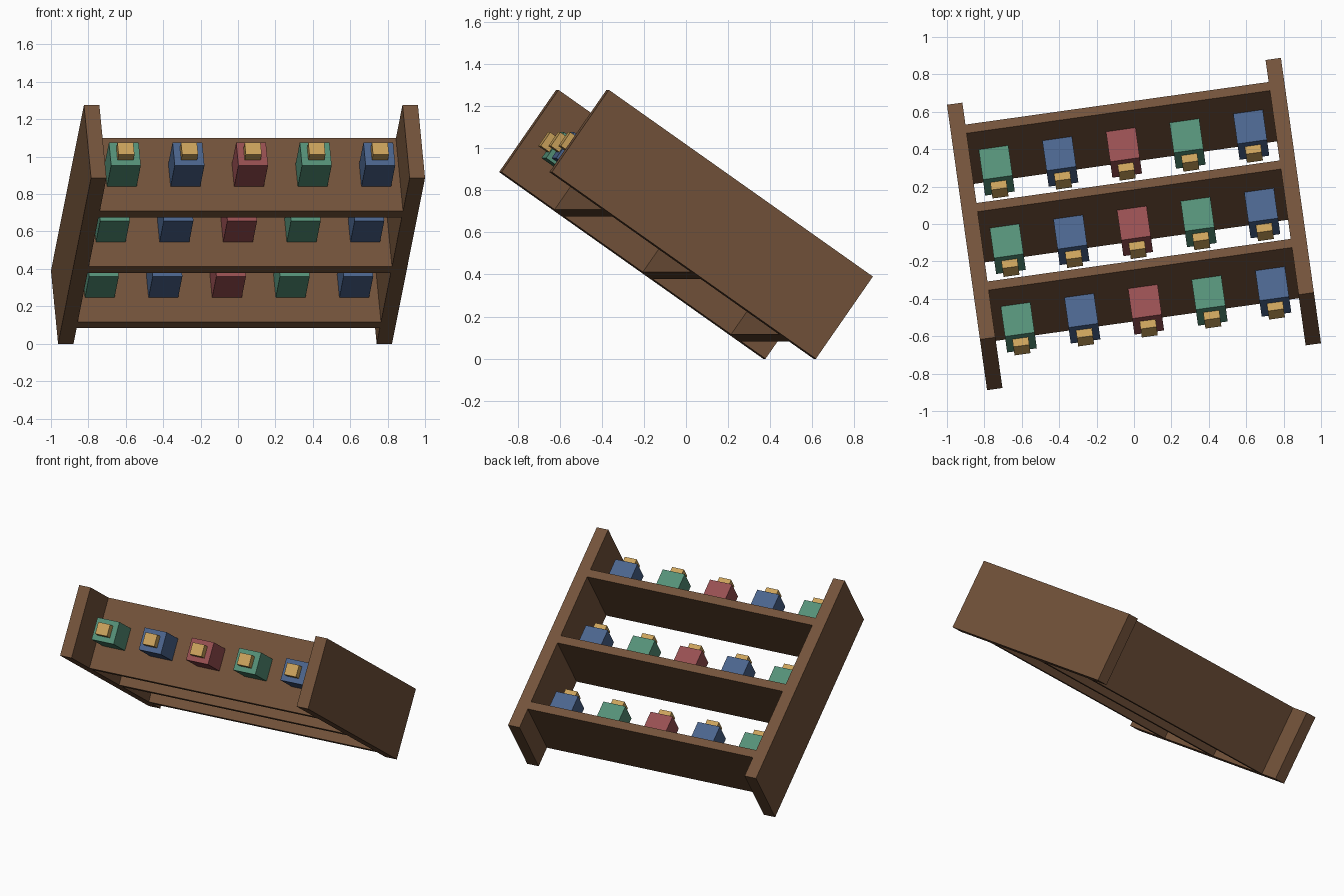
import bpy
import bmesh
import math
from mathutils import Matrix, Vector

if "Cube" in bpy.data.objects:
    bpy.data.objects.remove(bpy.data.objects["Cube"])

W, D, H = 1.803, 0.477, 1.547      # rack width, depth, height
T = 0.083                          # side panel thickness
SHELF_T = 0.057
SHELF_Z = [0.145, 0.662, 1.179]    # undersides of the shelves
STEP = 0.3435                      # spacing of the jars

# The whole rack is tipped forward and turned slightly
POSE = (Matrix.Translation((0, 0, 0.6385))
        @ Matrix.Rotation(math.radians(8), 4, 'Z')
        @ Matrix.Rotation(math.radians(55), 4, 'X')
        @ Matrix.Translation((0, 0, -H / 2)))


def material(name, rgb):
    m = bpy.data.materials.new(name)
    m.diffuse_color = (*rgb, 1)
    m.use_nodes = True
    m.node_tree.nodes["Principled BSDF"].inputs["Base Color"].default_value = m.diffuse_color
    return m


wood = material("brown_wood", (0.172, 0.086, 0.043))
green = material("green_glaze", (0.09, 0.28, 0.185))
blue = material("blue_glaze", (0.07, 0.127, 0.265))
red = material("red_glaze", (0.31, 0.078, 0.082))
gold = material("gold_cork", (0.59, 0.36, 0.105))


def box(name, size, base, mat):
    """Box whose bottom centre sits at base in the rack's own frame."""
    bm = bmesh.new()
    bmesh.ops.create_cube(bm, size=1)
    bmesh.ops.scale(bm, vec=size, verts=bm.verts)
    bmesh.ops.translate(bm, vec=Vector(base) + Vector((0, 0, size[2] / 2)), verts=bm.verts)
    bmesh.ops.transform(bm, matrix=POSE, verts=bm.verts)
    me = bpy.data.meshes.new(name)
    bm.to_mesh(me)
    bm.free()
    me.materials.append(mat)
    ob = bpy.data.objects.new(name, me)
    bpy.context.collection.objects.link(ob)
    return ob


# Side panels
for side, sx in (("left", -1), ("right", 1)):
    box(f"{side}_panel", (T, D, H), (sx * (W - T) / 2, 0, 0), wood)

# Shelves, each with a row of stoppered jars
for row, z in enumerate(SHELF_Z, 1):
    box(f"shelf_{row}", (W - 2 * T, D, SHELF_T), (0, 0, z), wood)
    top = z + SHELF_T
    for i, glaze in enumerate((green, blue, red, green, blue)):
        x = (i - 2) * STEP
        box(f"jar_{row}_{i + 1}", (0.16, 0.15, 0.198), (x, -0.003, top), glaze)
        box(f"stopper_{row}_{i + 1}", (0.086, 0.08, 0.05), (x, -0.003, top + 0.198), gold)
